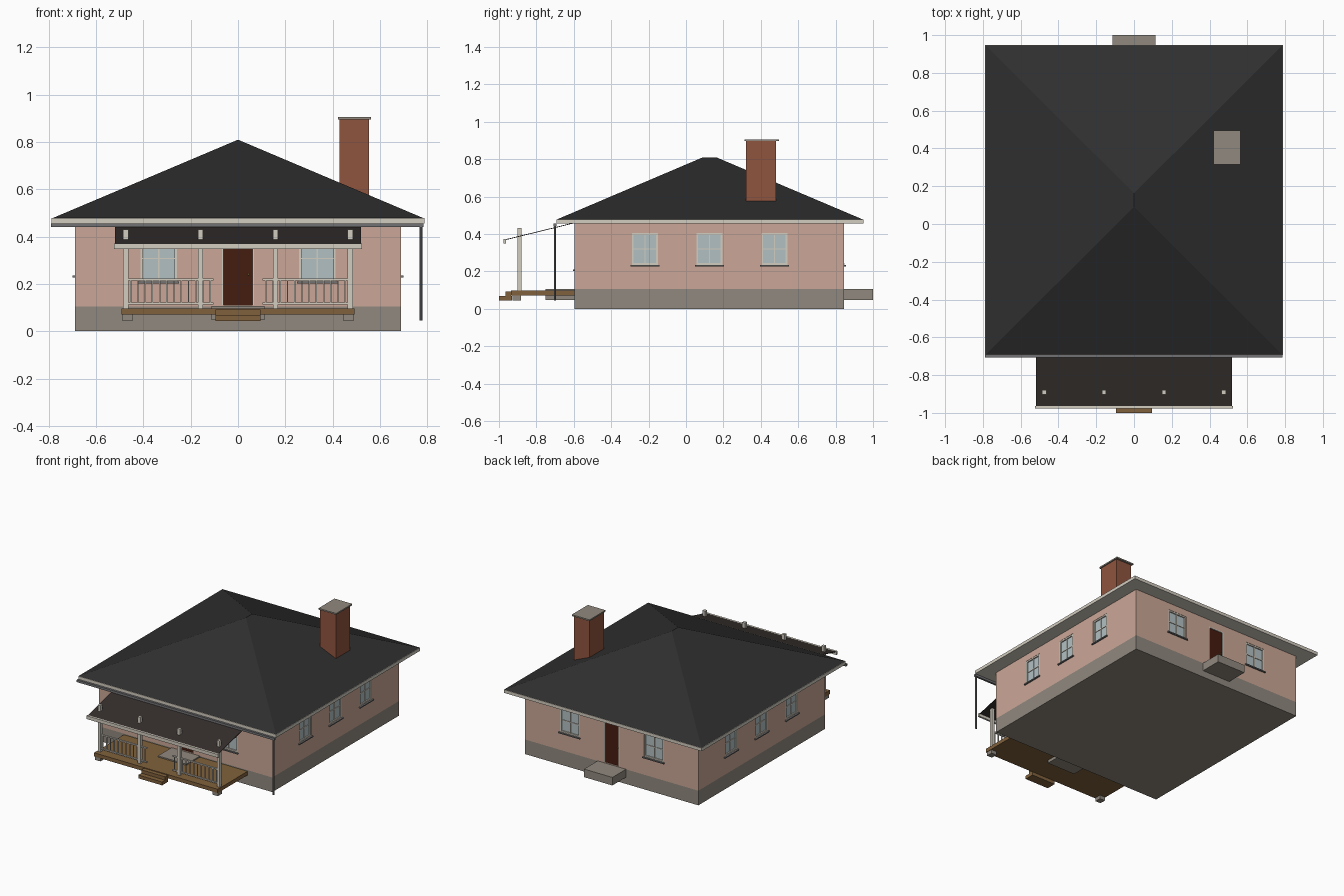
import bpy, bmesh
from math import radians
from mathutils import Matrix, Vector

if "Cube" in bpy.data.objects:
    bpy.data.objects.remove(bpy.data.objects["Cube"])


def material(name, rgb):
    m = bpy.data.materials.new(name)
    m.diffuse_color = (*rgb, 1)
    m.use_nodes = True
    m.node_tree.nodes["Principled BSDF"].inputs["Base Color"].default_value = m.diffuse_color
    return m


STUCCO = material("stucco", (0.60, 0.39, 0.31))
STONE = material("stone", (0.28, 0.25, 0.21))
ROOF = material("shingle", (0.028, 0.028, 0.028))
PORCH = material("porch_shingle", (0.035, 0.028, 0.026))
TRIM = material("trim", (0.65, 0.61, 0.53))
BRICK = material("brick", (0.28, 0.09, 0.05))
WOOD = material("wood", (0.22, 0.12, 0.045))
DOOR = material("door_wood", (0.06, 0.012, 0.005))
GLASS = material("glass", (0.45, 0.53, 0.55))
METAL = material("metal", (0.17, 0.17, 0.18))
BRASS = material("brass", (0.4, 0.25, 0.07))


def finish(name, bm, mat, place=None):
    bmesh.ops.recalc_face_normals(bm, faces=bm.faces)
    me = bpy.data.meshes.new(name)
    bm.to_mesh(me)
    bm.free()
    if mat:
        me.materials.append(mat)
    ob = bpy.data.objects.new(name, me)
    if place is not None:
        ob.matrix_world = place
    bpy.context.collection.objects.link(ob)
    return ob


def add_box(bm, x0, x1, y0, y1, z0, z1, place=Matrix()):
    m = (place @ Matrix.Translation(((x0 + x1) / 2, (y0 + y1) / 2, (z0 + z1) / 2))
         @ Matrix.Diagonal((x1 - x0, y1 - y0, z1 - z0, 1)))
    bmesh.ops.create_cube(bm, size=1, matrix=m)


def boxes(name, mat, *dims, place=None):
    bm = bmesh.new()
    for d in dims:
        add_box(bm, *d)
    return finish(name, bm, mat, place)


def on_wall(side, u):
    """Placement whose local -y points out of the given wall."""
    pos, turn = {"front": ((u, -0.595, 0), 0), "back": ((u, 0.845, 0), 180),
                 "right": ((0.69, u, 0), 90), "left": ((-0.69, u, 0), -90)}[side]
    return Matrix.Translation(pos) @ Matrix.Rotation(radians(turn), 4, "Z")


# Openings: wall, position, width, bottom, top
windows = [("front", s * 0.335, 0.155, 0.21, 0.405) for s in (-1, 1)]
windows += [("back", s * 0.335, 0.155, 0.235, 0.405) for s in (-1, 1)]
windows += [(side, y, 0.14, 0.235, 0.405)
            for side in ("left", "right") for y in (-0.22, 0.125, 0.473)]
doors = [("front", 0, 0.135, 0.11, 0.405), ("back", 0, 0.125, 0.11, 0.405)]
DEEP = 0.018

# Foundation and walls with recessed openings
boxes("foundation", STONE, (-0.69, 0.69, -0.595, 0.845, 0, 0.105))
walls = boxes("walls", STUCCO, (-0.69, 0.69, -0.595, 0.845, 0.105, 0.458))
bm = bmesh.new()
for side, u, w, z0, z1 in windows + doors:
    add_box(bm, -w / 2, w / 2, -0.05, DEEP, z0, z1, on_wall(side, u))
cutter = finish("opening_cutter", bm, None)
cutter.hide_render = True
mod = walls.modifiers.new("openings", "BOOLEAN")
mod.operation, mod.solver, mod.object = "DIFFERENCE", "EXACT", cutter
deps = bpy.context.evaluated_depsgraph_get()
cut_mesh = bpy.data.meshes.new_from_object(walls.evaluated_get(deps))
walls.modifiers.clear()
walls.data = cut_mesh
bpy.data.objects.remove(cutter)


def frame_dims(w, z0, z1, t, y0, y1):
    h = w / 2
    return [(-h, -h + t, y0, y1, z0, z1), (h - t, h, y0, y1, z0, z1),
            (-h + t, h - t, y0, y1, z1 - t, z1)]


# Windows: frame with cross bars, glass, sill
for side, u, w, z0, z1 in windows:
    p, t, zc = on_wall(side, u), 0.01, (z0 + z1) / 2
    boxes(side + "_window_frame", TRIM, *frame_dims(w, z0, z1, t, 0.002, DEEP),
          (-w / 2 + t, w / 2 - t, 0.002, DEEP, z0, z0 + t),
          (-0.003, 0.003, 0.006, DEEP, z0 + t, z1 - t),
          (-w / 2 + t, w / 2 - t, 0.006, DEEP, zc - 0.003, zc + 0.003), place=p)
    boxes(side + "_window_glass", GLASS,
          (-w / 2 + t, w / 2 - t, 0.010, DEEP, z0 + t, z1 - t), place=p)
    boxes(side + "_window_sill", METAL,
          (-w / 2 - 0.008, w / 2 + 0.008, -0.01, DEEP, z0 - 0.008, z0), place=p)

# Doors with frame and knob, stone landing below each
for side, u, w, z0, z1 in doors:
    p, t = on_wall(side, u), 0.007
    boxes(side + "_door_frame", TRIM, *frame_dims(w, z0, z1, t, 0.0, DEEP), place=p)
    boxes(side + "_door", DOOR, (-w / 2 + t, w / 2 - t, 0.007, DEEP, z0, z1 - t), place=p)
    bm = bmesh.new()
    bmesh.ops.create_icosphere(bm, subdivisions=1, radius=0.005,
                               matrix=Matrix.Translation((0.045, 0.003, 0.24)))
    finish(side + "_door_knob", bm, BRASS, p)
    boxes(side + "_landing", STONE, (-0.113, 0.113, -0.155, 0, 0.048, 0.106), place=p)

# Hipped main roof on a fascia slab
boxes("fascia", TRIM, (-0.788, 0.788, -0.693, 0.948, 0.455, 0.478))
bm = bmesh.new()
eave = [bm.verts.new(c) for c in ((-0.785, -0.69, 0.478), (0.785, -0.69, 0.478),
                                  (0.785, 0.945, 0.478), (-0.785, 0.945, 0.478))]
r0, r1 = bm.verts.new((0, 0.09, 0.81)), bm.verts.new((0, 0.162, 0.81))
for f in ((eave[0], eave[1], r0), (eave[1], eave[2], r1, r0), (eave[2], eave[3], r1),
          (eave[3], eave[0], r0, r1), eave[::-1]):
    bm.faces.new(f)
finish("main_roof", bm, ROOF)

# Chimney
boxes("chimney", BRICK, (0.43, 0.555, 0.322, 0.482, 0.57, 0.896))
boxes("chimney_cap", STONE, (0.422, 0.563, 0.314, 0.496, 0.896, 0.906))

# Gutter and downpipe
boxes("gutter", METAL, (-0.79, 0.785, -0.708, -0.693, 0.44, 0.456))
bm = bmesh.new()
bmesh.ops.create_cone(bm, cap_ends=True, segments=10, radius1=0.006, radius2=0.006,
                      depth=0.405, matrix=Matrix.Translation((0.774, -0.701, 0.2475)))
finish("downpipe", bm, METAL)

# Porch deck, steps and piers
boxes("porch_deck", WOOD, (-0.493, 0.493, -0.935, -0.595, 0.07, 0.097))
boxes("porch_steps", WOOD, (-0.095, 0.095, -0.965, -0.935, 0.068, 0.092),
      (-0.095, 0.095, -1.0, -0.93, 0.044, 0.068))
boxes("porch_piers", STONE, *[(x - 0.021, x + 0.021, -0.928, -0.882, 0.044, 0.07)
                              for x in (-0.468, 0.468)])

# Porch posts
boxes("porch_posts", TRIM, *[(x - 0.011, x + 0.011, -0.902, -0.88, 0.097, 0.431)
                             for x in (-0.475, -0.158, 0.158, 0.475)])

# Railings either side of the steps
for s, label in ((-1, "left"), (1, "right")):
    dims = [(s * 0.285 - 0.182, s * 0.285 + 0.182, -0.897, -0.885, z, z + 0.008)
            for z in (0.114, 0.214)]
    for i in range(12):
        x = s * (0.118 + i * 0.0305)
        dims.append((x - 0.003, x + 0.003, -0.894, -0.888, 0.12, 0.216))
    boxes(label + "_railing", TRIM, *dims)

# Sloping porch roof sheet with front board
bm = bmesh.new()
pts = [(-0.52, -0.968, 0.371), (0.52, -0.968, 0.371), (0.52, -0.595, 0.462), (-0.52, -0.595, 0.462)]
top = [bm.verts.new(c) for c in pts]
low = [bm.verts.new(Vector(c) - Vector((0, 0, 0.004))) for c in pts]
bm.faces.new(top)
bm.faces.new(low[::-1])
for i in range(4):
    j = (i + 1) % 4
    bm.faces.new((top[i], low[i], low[j], top[j]))
finish("porch_roof", bm, PORCH)
boxes("porch_front_board", TRIM, (-0.525, 0.525, -0.977, -0.963, 0.348, 0.372))
